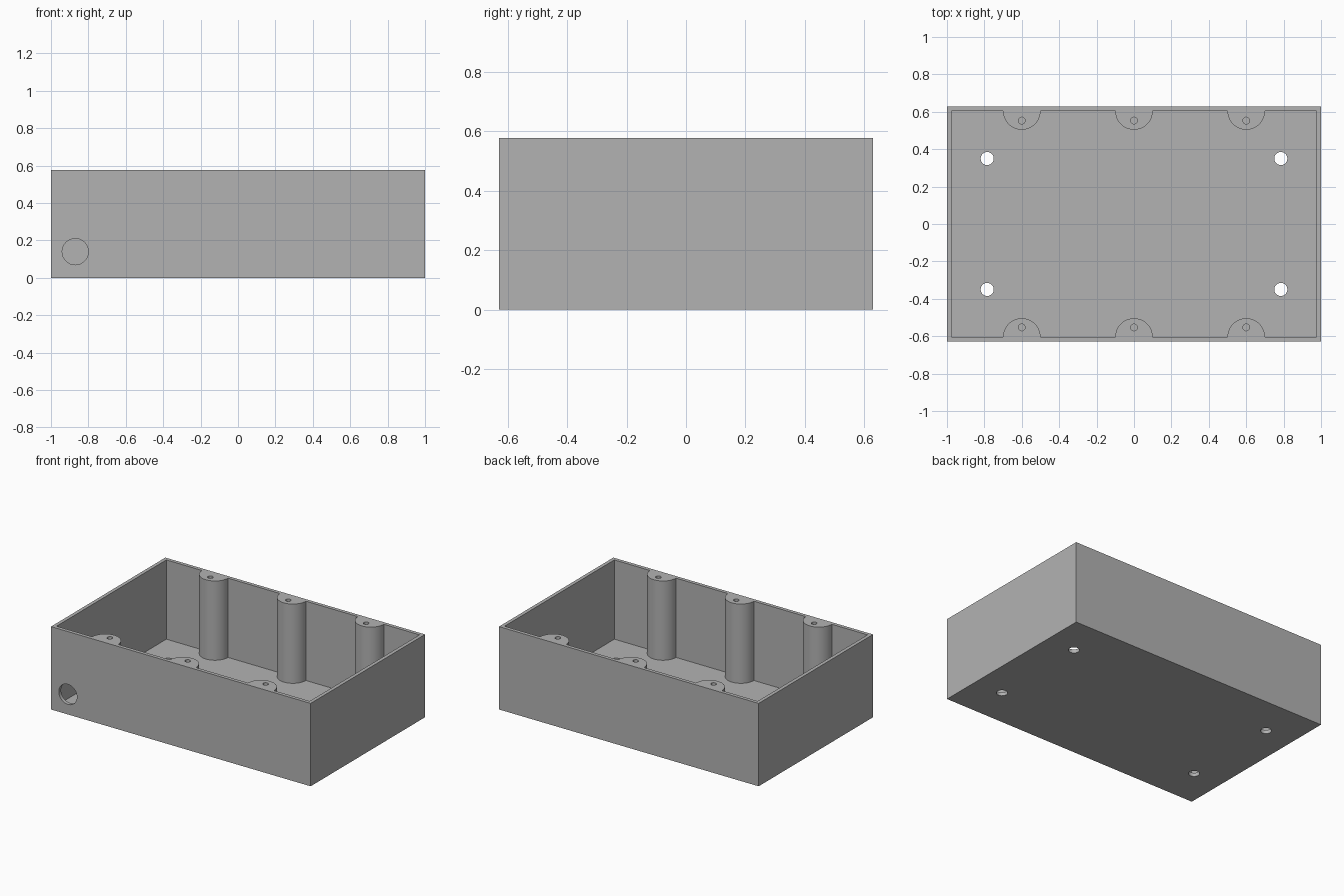
import bpy
import math

if "Cube" in bpy.data.objects:
    bpy.data.objects.remove(bpy.data.objects["Cube"], do_unlink=True)

# Overall sizes
W, D, H = 2.0, 1.258, 0.577
WALL = 0.025
IN_Y = D / 2 - WALL

grey = bpy.data.materials.new("grey plastic")
grey.use_nodes = True
colour = (0.45, 0.45, 0.45, 1.0)
grey.diffuse_color = colour
grey.node_tree.nodes["Principled BSDF"].inputs["Base Color"].default_value = colour


def box(name, size, centre):
    bpy.ops.mesh.primitive_cube_add(size=1, location=centre)
    ob = bpy.context.object
    ob.name = name
    ob.scale = size
    bpy.ops.object.transform_apply(location=True, rotation=True, scale=True)
    ob.data.materials.append(grey)
    return ob


def cylinder(name, radius, depth, centre, rotation=(0, 0, 0), sides=48):
    bpy.ops.mesh.primitive_cylinder_add(vertices=sides, radius=radius, depth=depth,
                                        location=centre, rotation=rotation)
    ob = bpy.context.object
    ob.name = name
    ob.hide_render = True
    bpy.ops.object.transform_apply(location=True, rotation=True, scale=True)
    ob.data.materials.append(grey)
    return ob


def cut(target, cutter):
    mod = target.modifiers.new("cut", "BOOLEAN")
    mod.operation = "DIFFERENCE"
    mod.solver = "EXACT"
    mod.object = cutter
    bpy.context.view_layer.objects.active = target
    bpy.ops.object.modifier_apply(modifier=mod.name)
    bpy.data.objects.remove(cutter, do_unlink=True)


# Cavity shape, notched where the screw posts stay solid
cavity = box("cavity", (W - 2 * WALL, 2 * IN_Y, H), (0, 0, WALL + H / 2))
cavity.hide_render = True
for x in (-0.6, 0, 0.6):
    for side in (-1, 1):
        cut(cavity, cylinder("post", 0.1, 4 * H, (x, side * IN_Y, H / 2), sides=64))

# Open enclosure
enclosure = box("enclosure", (W, D, H), (0, 0, H / 2))
cut(enclosure, cavity)

# Blind screw holes in the posts
for x in (-0.6, 0, 0.6):
    for side in (-1, 1):
        cut(enclosure, cylinder("screw_hole", 0.018, 0.6, (x, side * 0.553, H), sides=32))

# Mounting holes through the floor
for x in (-0.785, 0.785):
    for y in (-0.35, 0.35):
        cut(enclosure, cylinder("mounting_hole", 0.035, 0.2, (x, y, 0)))

# Cable hole through the front wall
cut(enclosure, cylinder("cable_hole", 0.07, 0.2, (-0.87, -D / 2, 0.14),
                        rotation=(math.pi / 2, 0, 0)))

# Smooth round walls, sharp edges elsewhere
bpy.ops.object.select_all(action="DESELECT")
enclosure.select_set(True)
bpy.context.view_layer.objects.active = enclosure
bpy.ops.object.shade_smooth_by_angle(angle=math.radians(30))
